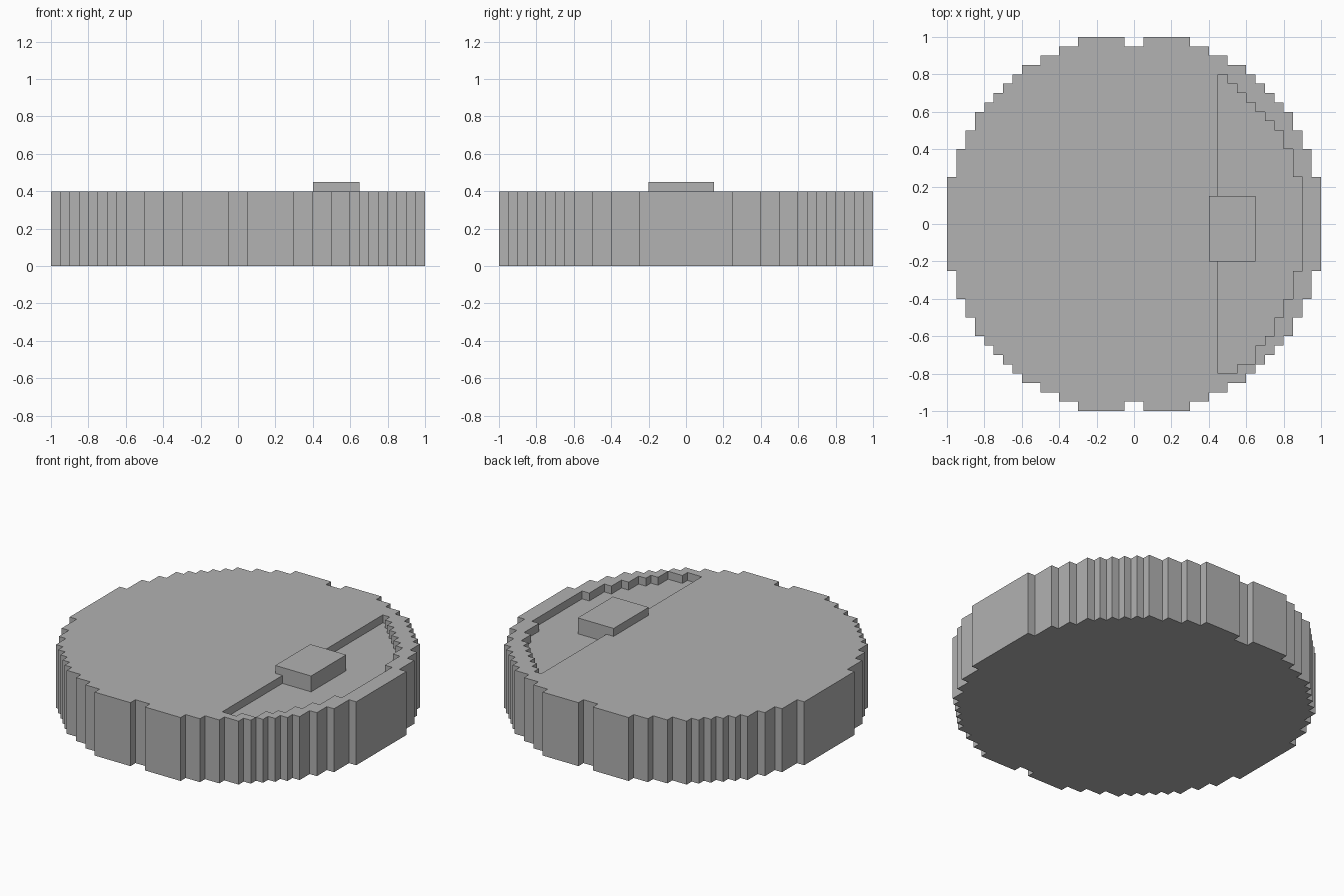
import bpy
import bmesh

cube = bpy.data.objects.get("Cube")
if cube:
    bpy.data.objects.remove(cube, do_unlink=True)

grey = bpy.data.materials.new("plain grey")
grey.use_nodes = True
colour = (0.445, 0.445, 0.445, 1)
grey.diffuse_color = colour
grey.node_tree.nodes["Principled BSDF"].inputs["Base Color"].default_value = colour


def stairs(steps, start_x):
    """Outline points of a staircase; each step is (end x, height y)."""
    points, x = [], start_x
    for end, y in steps:
        points += [(x, y), (end, y)]
        x = end
    return points


def prism(name, outline, bottom, top):
    """Extrude a flat outline between two heights."""
    bm = bmesh.new()
    face = bm.faces.new([bm.verts.new((x, y, bottom)) for x, y in outline])
    raised = bmesh.ops.extrude_face_region(bm, geom=[face], use_keep_orig=True)["geom"]
    for v in raised:
        if isinstance(v, bmesh.types.BMVert):
            v.co.z = top
    bmesh.ops.recalc_face_normals(bm, faces=bm.faces)
    mesh = bpy.data.meshes.new(name)
    bm.to_mesh(mesh)
    bm.free()
    mesh.materials.append(grey)
    obj = bpy.data.objects.new(name, mesh)
    bpy.context.collection.objects.link(obj)
    return obj


# Stepped round body, one quarter mirrored four ways, notched front and back
quarter = stairs([(.05, .95), (.3, 1), (.4, .95), (.5, .9), (.6, .85), (.65, .8),
                  (.7, .75), (.75, .7), (.8, .65), (.85, .6), (.9, .5),
                  (.95, .4), (1, .25)], 0)[1:]
right_half = quarter + [(x, -y) for x, y in reversed(quarter)]
body = prism("round_body", right_half + [(-x, y) for x, y in reversed(right_half)], 0, .4)

# Shallow stepped pocket beside the left edge
back = stairs([(.5, .8), (.55, .75), (.6, .7), (.65, .65), (.7, .6), (.75, .55),
               (.8, .5), (.85, .4), (.9, .25)], .45)
front = stairs([(.55, -.8), (.65, -.75), (.7, -.65), (.75, -.6), (.8, -.5),
                (.85, -.4), (.9, -.25)], .45)
cutter = prism("pocket_cutter", back + front[::-1], .35, .6)
cutter.hide_render = True

cut = body.modifiers.new("pocket", 'BOOLEAN')
cut.operation = 'DIFFERENCE'
cut.solver = 'EXACT'
cut.object = cutter
bpy.context.view_layer.objects.active = body
bpy.ops.object.modifier_apply(modifier=cut.name)
bpy.data.objects.remove(cutter, do_unlink=True)

# Raised block bridging the pocket's straight edge
prism("raised_block", [(.4, -.2), (.65, -.2), (.65, .15), (.4, .15)], .35, .45)
